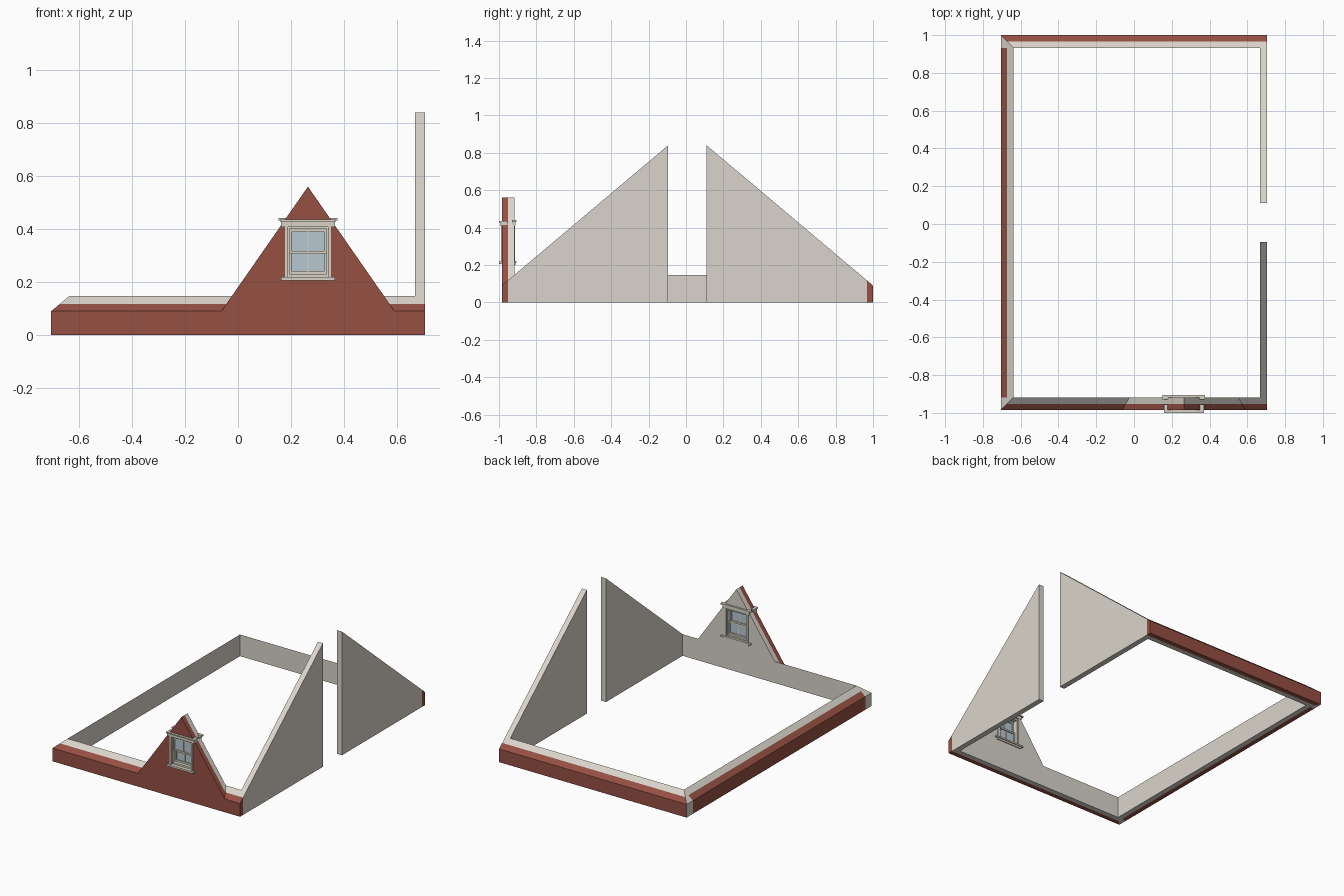
import bpy, bmesh

if "Cube" in bpy.data.objects:
    bpy.data.objects.remove(bpy.data.objects["Cube"])

def mat(name, rgb):
    m = bpy.data.materials.new(name)
    lin = [((c / 255 + 0.055) / 1.055) ** 2.4 for c in rgb]
    m.diffuse_color = (*lin, 1)
    m.use_nodes = True
    m.node_tree.nodes["Principled BSDF"].inputs["Base Color"].default_value = m.diffuse_color
    return m

BRICK = mat("brick red", (150, 80, 67))
PLASTER = mat("warm white plaster", (218, 213, 204))
TRIM = mat("cream trim", (216, 211, 198))
GLASS = mat("pale blue glass", (182, 200, 208))

# Plan lines: outer face, brick/plaster joint, inner face
FRONT = (-0.985, -0.952, -0.918)
BACK = (1.0, 0.967, 0.933)
LEFT = (-0.705, -0.672, -0.638)
RIGHT, RIGHT_IN = 0.705, 0.668
EAVE, PITCH = 0.09, 0.843
WX = 0.264                                   # window centre line

def prism(name, bottom, top, m):
    """Solid between two matching loops of points."""
    bm = bmesh.new()
    a = [bm.verts.new(p) for p in bottom]
    b = [bm.verts.new(p) for p in top]
    n = len(a)
    bm.faces.new(a[::-1])
    bm.faces.new(b)
    for i in range(n):
        j = (i + 1) % n
        bm.faces.new((a[i], a[j], b[j], b[i]))
    bmesh.ops.recalc_face_normals(bm, faces=bm.faces)
    me = bpy.data.meshes.new(name)
    bm.to_mesh(me)
    bm.free()
    me.materials.append(m)
    ob = bpy.data.objects.new(name, me)
    bpy.context.collection.objects.link(ob)
    return ob

def roofline(x, y):
    return EAVE + PITCH * min(y - FRONT[0], BACK[0] - y, x - LEFT[0])

def wall(name, plan, m):
    """Wall strip whose top follows the hipped roof slope."""
    # the right end is a gable, so only front, back and left slope
    return prism(name, [(x, y, 0) for x, y in plan],
                 [(x, y, roofline(x, y)) for x, y in plan], m)

def box(name, x0, x1, y0, y1, z0, z1, m):
    plan = [(x0, y0), (x1, y0), (x1, y1), (x0, y1)]
    return prism(name, [(x, y, z0) for x, y in plan], [(x, y, z1) for x, y in plan], m)

def profile_y(name, xz, y0, y1, m):
    return prism(name, [(x, y0, z) for x, z in xz], [(x, y1, z) for x, z in xz], m)

def boolean(ob, tool, op):
    mod = ob.modifiers.new(op, 'BOOLEAN')
    mod.operation, mod.solver, mod.object = op, 'EXACT', tool
    bpy.context.view_layer.objects.active = ob
    bpy.ops.object.modifier_apply(modifier=mod.name)
    bpy.data.objects.remove(tool)

# Front and back walls: brick outside, plaster inside, mitred at the left
walls = {}
for label, Y in (("front", FRONT), ("back", BACK)):
    for i, (skin, m, xr) in enumerate((("brick", BRICK, RIGHT), ("plaster", PLASTER, RIGHT_IN))):
        plan = [(LEFT[i], Y[i]), (xr, Y[i]), (xr, Y[i + 1]), (LEFT[i + 1], Y[i + 1])]
        walls[label, i] = wall(f"{label}_{skin}_wall", plan, m)
    # exposed plaster end of the wall at the left corner
    wall(f"{label}_left_corner", [(LEFT[0], Y[0]), (LEFT[1], Y[1]),
                                  (LEFT[1], Y[2]), (LEFT[0], Y[2])], PLASTER)

# roofline() clamps at the corners, so the corner blocks get a hip from their plan points
wall("left_brick_wall", [(LEFT[0], FRONT[2]), (LEFT[1], FRONT[2]),
                         (LEFT[1], BACK[2]), (LEFT[0], BACK[2])], BRICK)
wall("left_plaster_wall", [(LEFT[1], FRONT[1]), (LEFT[2], FRONT[2]),
                           (LEFT[2], BACK[2]), (LEFT[1], BACK[1])], PLASTER)

# Dormer gable rising from the front wall, with the window opening cut through
tri = [(-0.063, 0.09), (WX, 0.56), (0.591, 0.09), (0.591, 0.03), (-0.063, 0.03)]
for i, m in enumerate((BRICK, PLASTER)):
    ob = walls["front", i]
    boolean(ob, profile_y("dormer_gable", tri, FRONT[i], FRONT[i + 1], m), 'UNION')
    boolean(ob, box("window_cutter", WX - 0.082, WX + 0.082, -1.2, -0.8, 0.218, 0.415, m),
            'DIFFERENCE')

# Right gable halves, with a gap between
for label, ya, yb in (("front", FRONT[1], -0.095), ("back", BACK[1], 0.11)):
    za = EAVE + PITCH * 0.033
    yz = [(ya, 0), (ya, za), (yb, 0.84), (yb, 0)]
    prism(f"right_gable_{label}", [(RIGHT_IN, y, z) for y, z in yz],
          [(RIGHT, y, z) for y, z in yz], PLASTER)

# Window: outer sill, header and cap
def wide(name, half, y0, y1, z0, z1, m=TRIM):
    return box(name, WX - half, WX + half, y0, y1, z0, z1, m)

wide("outer_sill", 0.102, -1.0, -0.955, 0.206, 0.218)
wide("outer_header", 0.102, -0.992, -0.955, 0.408, 0.428)
wide("outer_header_cap", 0.106, -1.0, -0.955, 0.428, 0.436)
# inner ledge and header
wide("inner_sill", 0.112, -0.93, -0.906, 0.212, 0.222)
wide("inner_apron", 0.096, -0.93, -0.912, 0.200, 0.212)
wide("inner_header", 0.100, -0.93, -0.911, 0.412, 0.432)
wide("inner_header_cap", 0.112, -0.93, -0.906, 0.432, 0.441)

# casings and jambs on both sides
for label, s in (("left", -1), ("right", 1)):
    def upright(name, a, b, y0, y1, z0, z1):
        x0, x1 = sorted((WX + s * a, WX + s * b))
        box(f"{label}_{name}", x0, x1, y0, y1, z0, z1, TRIM)
    upright("outer_casing", 0.076, 0.087, -0.989, -0.955, 0.218, 0.408)
    upright("jamb", 0.070, 0.083, -0.980, -0.922, 0.218, 0.415)
    upright("inner_casing", 0.074, 0.092, -0.930, -0.913, 0.222, 0.412)
wide("frame_bottom", 0.070, -0.975, -0.922, 0.216, 0.230)
wide("frame_head", 0.070, -0.980, -0.922, 0.400, 0.416)

# two sliding sashes: upper outside, lower inside
for label, y, z0, z1 in (("upper", -0.962, 0.306, 0.400), ("lower", -0.945, 0.230, 0.317)):
    y0, y1 = y - 0.007, y + 0.007
    wide(f"{label}_sash_top_rail", 0.070, y0, y1, z1 - 0.011, z1)
    wide(f"{label}_sash_bottom_rail", 0.070, y0, y1, z0, z0 + 0.011)
    for s in (-1, 1):
        x0, x1 = sorted((WX + s * 0.062, WX + s * 0.070))
        box(f"{label}_sash_stile", x0, x1, y0, y1, z0 + 0.011, z1 - 0.011, TRIM)
    wide(f"{label}_sash_muntin", 0.0025, y - 0.005, y + 0.005, z0 + 0.011, z1 - 0.011)
    wide(f"{label}_glass", 0.062, y - 0.001, y + 0.001, z0 + 0.011, z1 - 0.011, GLASS)
